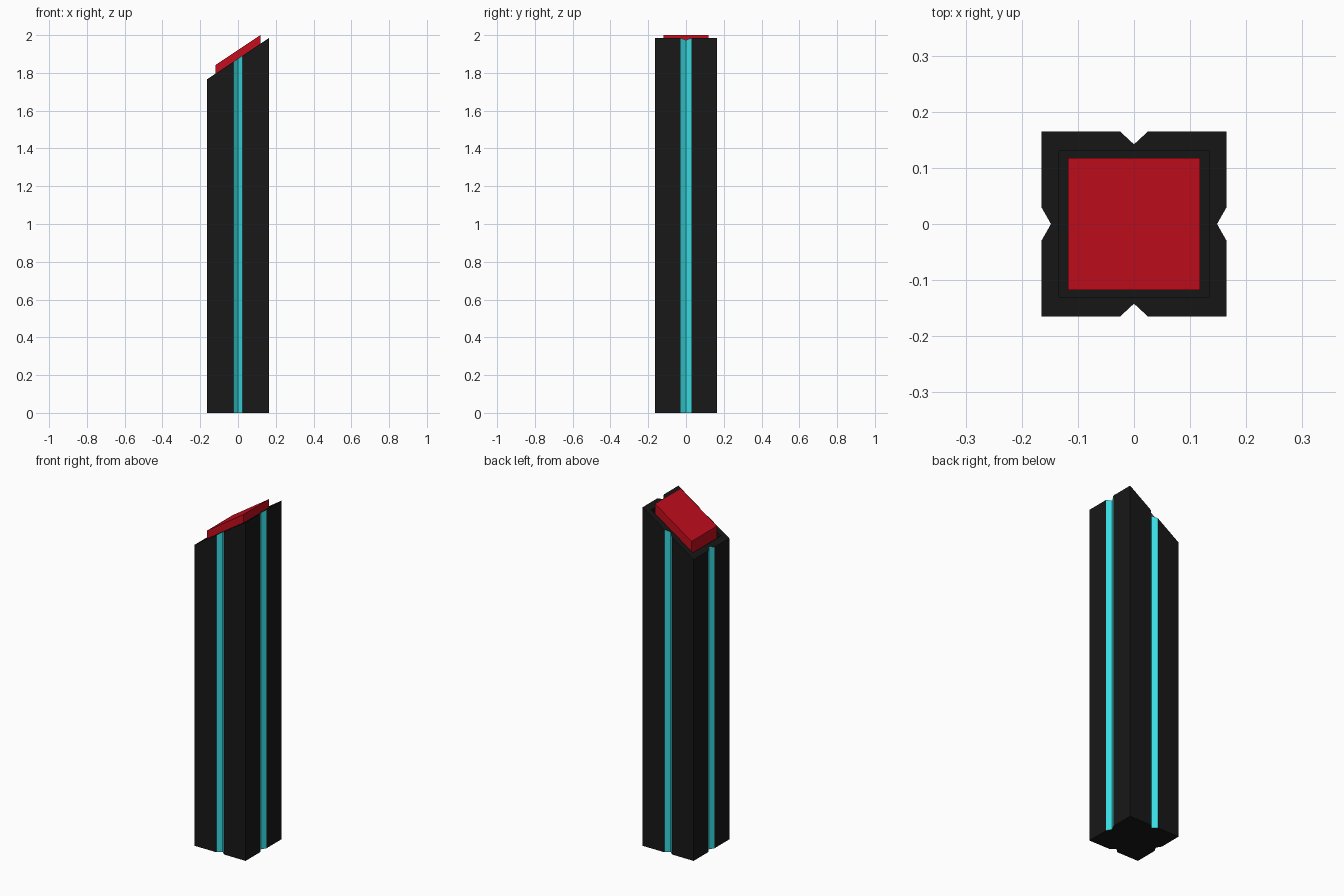
import bpy, bmesh

if "Cube" in bpy.data.objects:
    bpy.data.objects.remove(bpy.data.objects["Cube"])

SLOPE = 0.667


def material(name, rgb):
    m = bpy.data.materials.new(name)
    m.diffuse_color = (*rgb, 1)
    m.use_nodes = True
    m.node_tree.nodes["Principled BSDF"].inputs["Base Color"].default_value = m.diffuse_color
    return m


def sloped_prism(name, outline, bottom, top, mats, sloped_bottom=False):
    """Extrude an outline between two heights (given at x = 0), top tilted along x."""
    bm = bmesh.new()
    lo = [bm.verts.new((x, y, bottom + (SLOPE * x if sloped_bottom else 0))) for x, y in outline]
    hi = [bm.verts.new((x, y, top + SLOPE * x)) for x, y in outline]
    bm.faces.new(lo[::-1])
    bm.faces.new(hi)
    n = len(outline)
    for i in range(n):
        j = (i + 1) % n
        bm.faces.new((lo[i], lo[j], hi[j], hi[i]))
    # groove walls are the only faces with diagonal normals in plan
    bm.normal_update()
    if len(mats) > 1:
        for f in bm.faces:
            if abs(f.normal.x) > 0.1 and abs(f.normal.y) > 0.1:
                f.material_index = 1
    mesh = bpy.data.meshes.new(name)
    bm.to_mesh(mesh)
    bm.free()
    for m in mats:
        mesh.materials.append(m)
    ob = bpy.data.objects.new(name, mesh)
    bpy.context.collection.objects.link(ob)
    return ob


def rect(x, y):
    return [(-x, -y), (x, -y), (x, y), (-x, y)]


black = material("black", (0.009, 0.009, 0.009))
teal = material("teal", (0.04, 0.72, 0.76))
red = material("red", (0.55, 0.004, 0.012))

# Post with a V groove down each side; second half is the first turned 180 degrees
h = 0.165
half = [(-h, -h), (-0.025, -h), (0, -0.142), (0.025, -h),
        (h, -h), (h, -0.03), (0.148, 0), (h, 0.03)]
post = sloped_prism("post", half + [(-x, -y) for x, y in half], 0, 1.875, [black, teal])

# Shallow recess in the slanted top
cutter = sloped_prism("recess_cutter", rect(0.135, 0.13), 1.85, 2.1, [black], True)
cutter.hide_render = True
cutter.hide_set(True)
mod = post.modifiers.new("recess", "BOOLEAN")
mod.operation = "DIFFERENCE"
mod.solver = "EXACT"
mod.object = cutter

# Red cap seated in the recess
sloped_prism("cap", rect(0.118, 0.118), 1.85, 1.921, [red], True)
